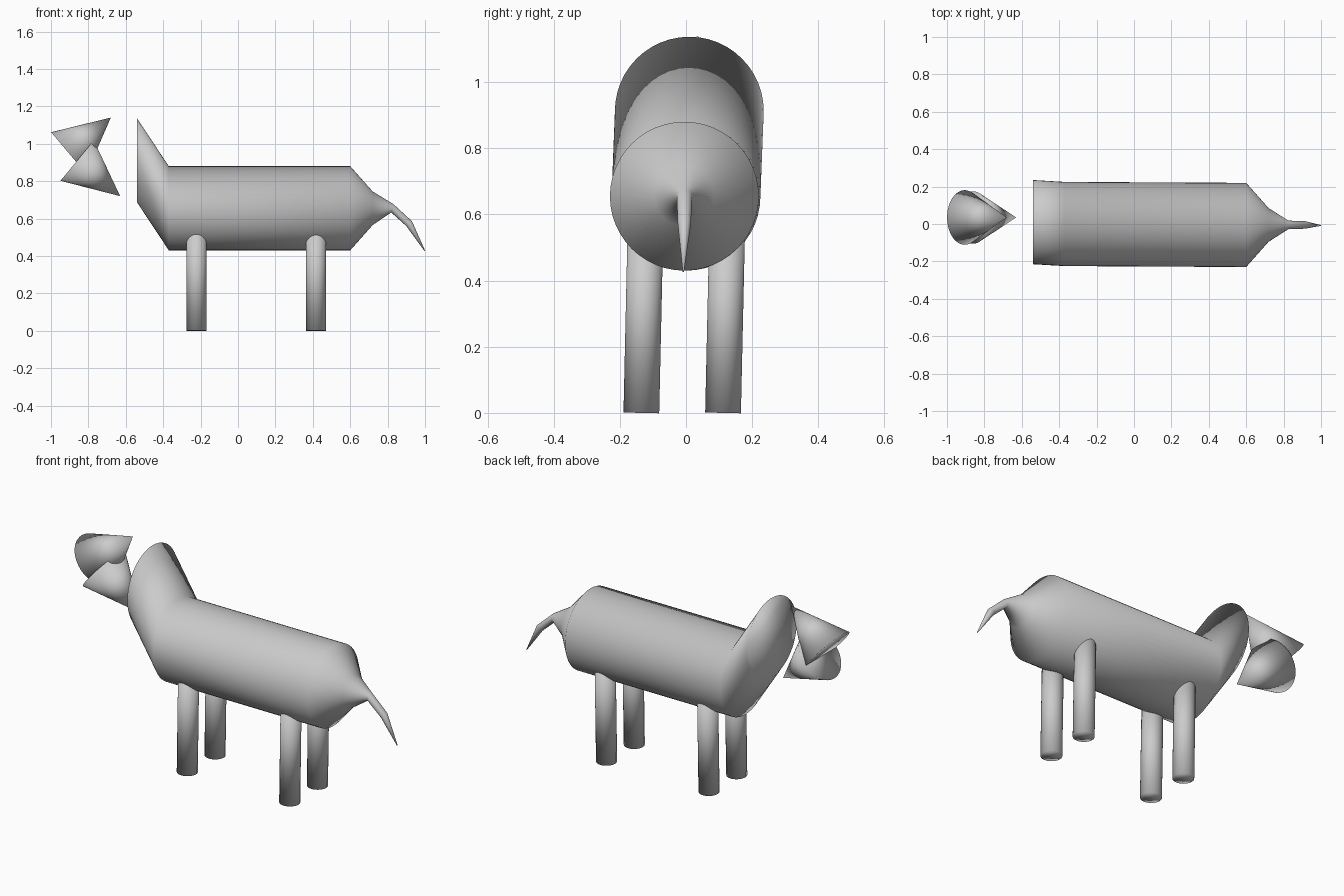
import bpy, bmesh
from math import sin, cos, pi, radians
from mathutils import Vector

if "Cube" in bpy.data.objects:
    bpy.data.objects.remove(bpy.data.objects["Cube"])

SIDES = 48


def finish(name, bm):
    bmesh.ops.recalc_face_normals(bm, faces=bm.faces)
    me = bpy.data.meshes.new(name)
    bm.to_mesh(me)
    bm.free()
    for p in me.polygons:
        p.use_smooth = True
    ob = bpy.data.objects.new(name, me)
    bpy.context.collection.objects.link(ob)
    return ob


def loft(name, rings):
    """Closed tube through rings (x, y, z, radius, tilt about y in degrees)."""
    bm = bmesh.new()
    loops = []
    for x, y, z, r, tilt in rings:
        t = radians(tilt)
        loops.append([bm.verts.new((x + r * sin(t) * sin(a), y + r * cos(a),
                                    z + r * cos(t) * sin(a)))
                      for a in (2 * pi * i / SIDES for i in range(SIDES))])
    for a, b in zip(loops, loops[1:]):
        for i in range(SIDES):
            j = (i + 1) % SIDES
            bm.faces.new((a[i], a[j], b[j], b[i]))
    bm.faces.new(loops[0])
    bm.faces.new(loops[-1])
    return finish(name, bm)


def cone(name, start, end, r1, r2):
    """Capped cone or cylinder from start to end."""
    start, end = Vector(start), Vector(end)
    axis = end - start
    bm = bmesh.new()
    bmesh.ops.create_cone(bm, cap_ends=True, segments=SIDES, radius1=r1,
                          radius2=r2, depth=axis.length)
    bmesh.ops.rotate(bm, verts=bm.verts,
                     matrix=axis.to_track_quat('Z', 'Y').to_matrix())
    bmesh.ops.translate(bm, verts=bm.verts, vec=(start + end) / 2)
    return finish(name, bm)


# Neck, trunk, rump and tail in one continuous tube
loft("body_and_tail", [
    (-0.54, 0.01, 0.912, 0.225, 0),
    (-0.37, 0.0, 0.655, 0.225, 0),
    (0.60, -0.005, 0.655, 0.225, 0),
    (0.72, -0.005, 0.655, 0.09, 0),
    (0.825, -0.005, 0.655, 0.023, 15),
    (0.915, -0.005, 0.573, 0.020, 48),
    (0.999, -0.008, 0.427, 0.002, 60),
])

# Head: two cones crossing each other, tips towards the neck
cone("upper_head", (-0.905, 0.035, 0.95), (-0.68, 0.035, 1.14), 0.146, 0)
cone("lower_head", (-0.86, 0.035, 0.91), (-0.63, 0.035, 0.72), 0.14, 0)

# Legs
for end, x in (("front", -0.222), ("rear", 0.417)):
    for side, y in (("right", -0.135), ("left", 0.112)):
        cone(f"{end}_{side}_leg", (x, y, 0), (x, y + 0.013, 0.58), 0.054, 0.054)
